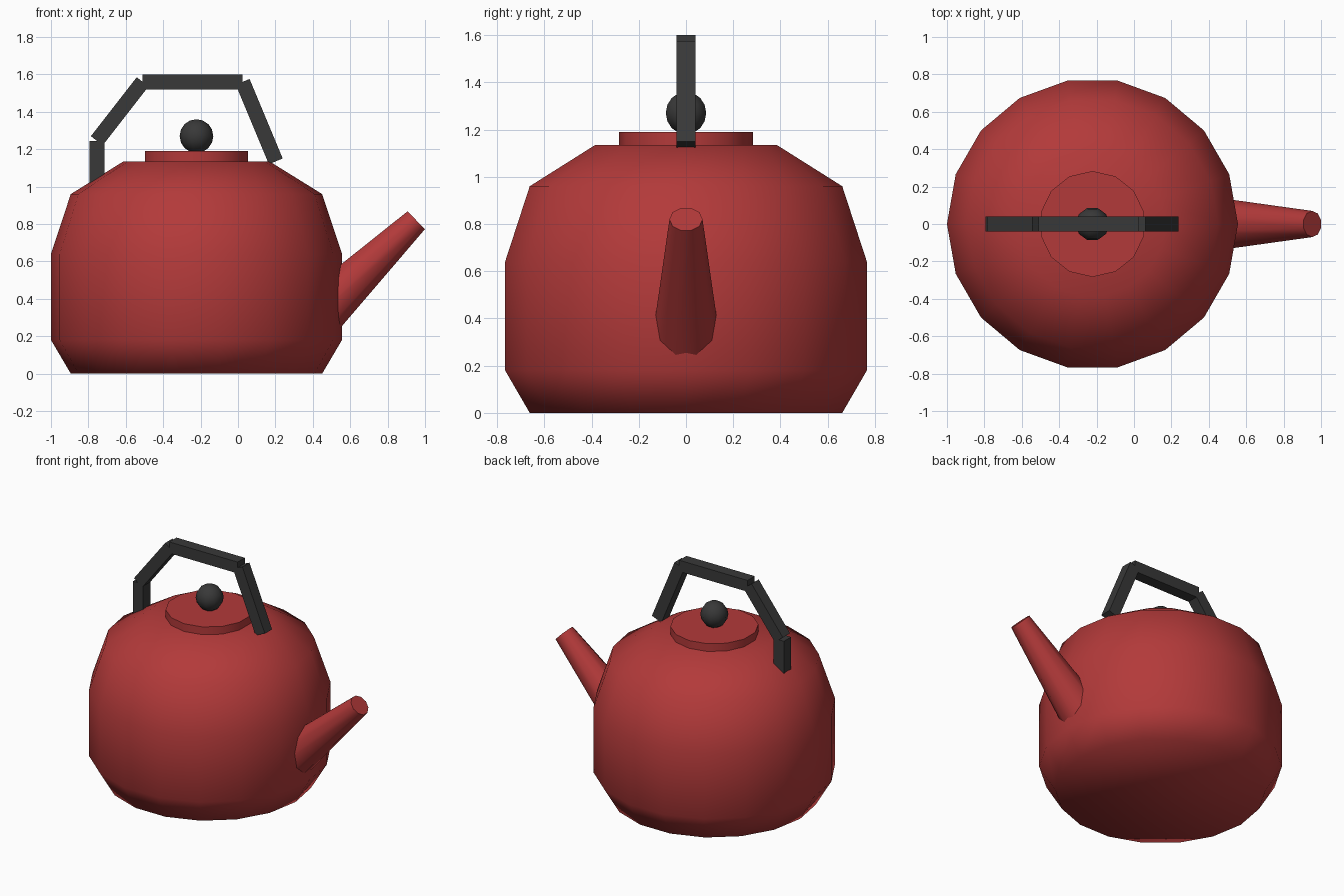
import bpy, bmesh, math
from mathutils import Vector, Matrix

if "Cube" in bpy.data.objects:
    bpy.data.objects.remove(bpy.data.objects["Cube"])


def material(name, rgb):
    m = bpy.data.materials.new(name)
    m.diffuse_color = (*rgb, 1)
    m.use_nodes = True
    m.node_tree.nodes["Principled BSDF"].inputs["Base Color"].default_value = m.diffuse_color
    return m


RED = material("red enamel", (0.45, 0.042, 0.042))
BLACK = material("black plastic", (0.04, 0.04, 0.04))
CX = -0.222  # axis of the pot


def finish(name, bm, mat, matrix=Matrix(), smooth=None):
    bmesh.ops.recalc_face_normals(bm, faces=bm.faces[:])
    bm.transform(matrix)
    me = bpy.data.meshes.new(name)
    bm.to_mesh(me)
    bm.free()
    me.materials.append(mat)
    ob = bpy.data.objects.new(name, me)
    bpy.context.collection.objects.link(ob)
    if smooth is not None:
        bpy.ops.object.select_all(action='DESELECT')
        ob.select_set(True)
        bpy.context.view_layer.objects.active = ob
        bpy.ops.object.shade_smooth_by_angle(angle=math.radians(smooth))
    return ob


def lathe(name, profile, sides, mat, matrix, smooth, start=0.0):
    """Spin (radius, height) points around z; radius 0 makes a pole."""
    bm = bmesh.new()
    rings = []
    for r, z in profile:
        if r == 0:
            rings.append([bm.verts.new((0, 0, z))] * sides)
        else:
            angles = [start + math.tau * i / sides for i in range(sides)]
            rings.append([bm.verts.new((r * math.cos(a), r * math.sin(a), z)) for a in angles])
    for lo, hi in zip(rings, rings[1:]):
        for i in range(sides):
            j = (i + 1) % sides
            bm.faces.new(list(dict.fromkeys((lo[i], lo[j], hi[j], hi[i]))))
    for ring, point in ((rings[0], profile[0]), (rings[-1], profile[-1])):
        if point[0] > 0:
            bm.faces.new(ring)
    return finish(name, bm, mat, matrix, smooth)


def bar(name, a, b, width, mat):
    """Square bar between two points in the xz plane."""
    a, b = Vector((a[0], 0, a[1])), Vector((b[0], 0, b[1]))
    d = b - a
    bm = bmesh.new()
    bmesh.ops.create_cube(bm, size=1)
    angle = math.atan2(d.x, d.z)
    m = (Matrix.Translation((a + b) / 2) @ Matrix.Rotation(angle, 4, 'Y')
         @ Matrix.Diagonal((width, width, d.length, 1)))
    return finish(name, bm, mat, m)


axis = Matrix.Translation((CX, 0, 0))

# Pot body
lathe("body", [(0.672, 0), (0.778, 0.18), (0.778, 0.64), (0.672, 0.96), (0.39, 1.135)],
      18, RED, axis, 80)

# Lid and its round knob
lathe("lid", [(0.283, 1.10), (0.283, 1.19)], 14, RED, axis, 40, math.pi / 2)
knob = [(0.09 * math.sin(math.pi * k / 8) if 0 < k < 8 else 0,
         1.27 - 0.09 * math.cos(math.pi * k / 8)) for k in range(9)]
lathe("lid_knob", knob, 10, BLACK, axis, 60)

# Tapered spout, starting inside the body
spout_axis = (Matrix.Translation((0.953, 0, 0.82))
              @ Matrix.Rotation(math.radians(46), 4, 'Y'))
lathe("spout", [(0.142, -0.72), (0.07, 0)], 10, RED, spout_axis, 50, math.pi / 2)

# Handle made of four square bars
path = [(-0.755, 0.98), (-0.755, 1.245), (-0.51, 1.56), (0.025, 1.56), (0.202, 1.135)]
names = ["handle_left_post", "handle_slope", "handle_grip", "handle_right_post"]
for name, a, b in zip(names, path, path[1:]):
    bar(name, a, b, 0.08, BLACK)
